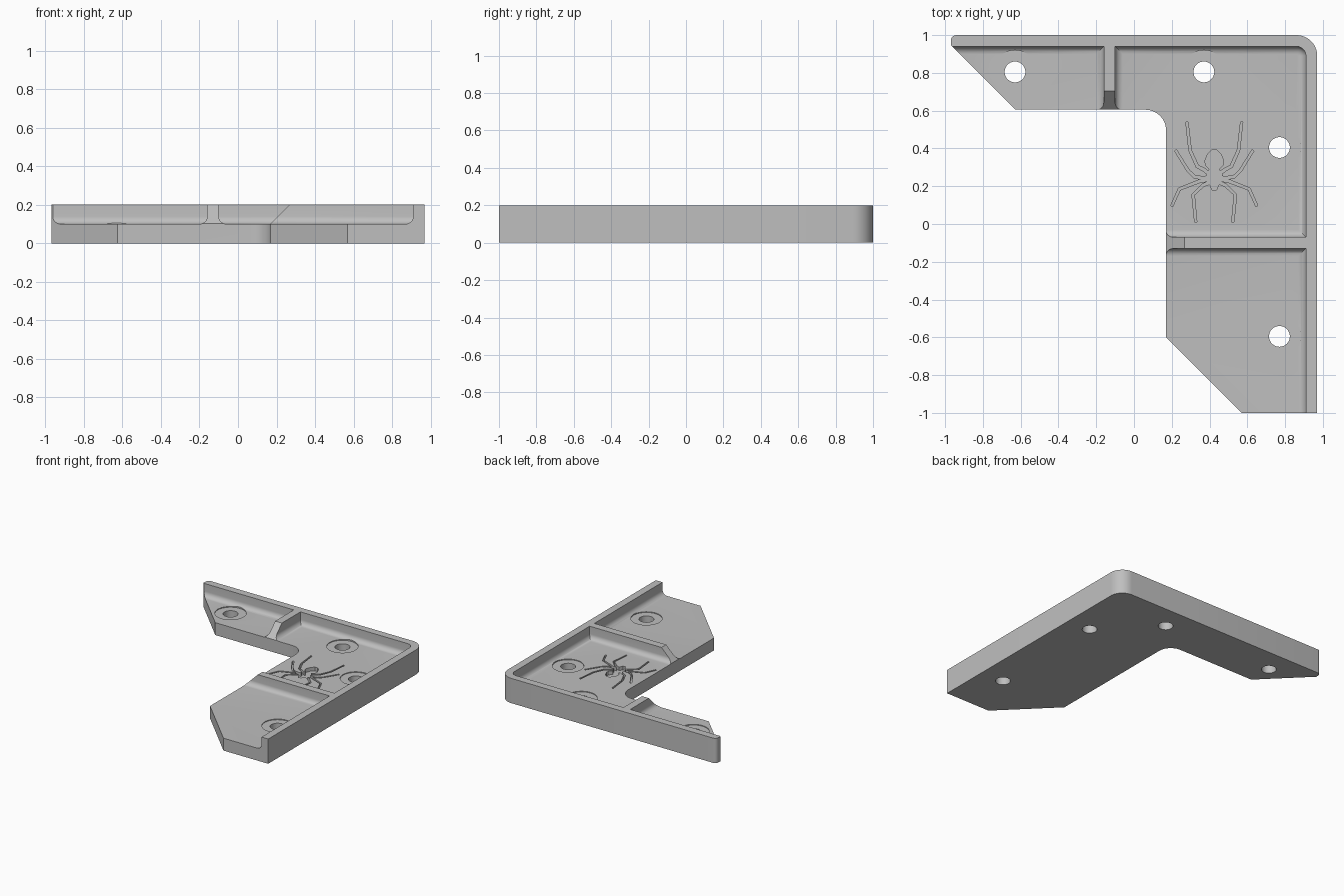
import bpy, bmesh
from math import sin, cos, pi, radians
from mathutils import Vector

cube = bpy.data.objects.get("Cube")
if cube:
    bpy.data.objects.remove(cube)

grey = bpy.data.materials.new("plain grey")
grey.use_nodes = True
COLOUR = (0.52, 0.52, 0.52, 1)
grey.diffuse_color = COLOUR
grey.node_tree.nodes["Principled BSDF"].inputs["Base Color"].default_value = COLOUR

HEIGHT, FLOOR, FILLET = 0.2, 0.1, 0.04


def arc(cx, cy, r, a0, a1, n=12):
    """Points on an arc, angles in degrees."""
    angles = [radians(a0 + (a1 - a0) * i / n) for i in range(n + 1)]
    return [(cx + r * cos(a), cy + r * sin(a)) for a in angles]


def prism(name, points, z0, z1, fillet=0):
    """Extrude a plan outline from z0 to z1, optionally rounding its bottom rim."""
    bm = bmesh.new()
    base = bm.faces.new([bm.verts.new((x, y, z0)) for x, y in points])
    extruded = bmesh.ops.extrude_face_region(bm, geom=[base], use_keep_orig=True)
    for v in extruded["geom"]:
        if isinstance(v, bmesh.types.BMVert):
            v.co.z = z1
    bmesh.ops.recalc_face_normals(bm, faces=bm.faces)
    if fillet:
        rim = [e for e in bm.edges if all(abs(v.co.z - z0) < 1e-5 for v in e.verts)]
        bmesh.ops.bevel(bm, geom=rim, offset=fillet, segments=8, profile=0.5,
                        affect='EDGES', clamp_overlap=False)
    mesh = bpy.data.meshes.new(name)
    bm.to_mesh(mesh)
    bm.free()
    mesh.materials.append(grey)
    obj = bpy.data.objects.new(name, mesh)
    bpy.context.collection.objects.link(obj)
    return obj


def cut(target, cutter):
    """Subtract the cutter from the target and discard it."""
    cutter.hide_render = True
    mod = target.modifiers.new("cut", 'BOOLEAN')
    mod.operation, mod.solver, mod.object = 'DIFFERENCE', 'EXACT', cutter
    bpy.context.view_layer.objects.active = target
    bpy.ops.object.modifier_apply(modifier=mod.name)
    bpy.data.objects.remove(cutter)


def box(x0, x1, y0, y1):
    return [(x0, y0), (x1, y0), (x1, y1), (x0, y1)]


# L-shaped body with rounded outer and inner corners
outline = [(-0.97, 0.948), (-0.627, 0.605), (0.06, 0.605)]
outline += arc(0.06, 0.495, 0.11, 90, 0)
outline += [(0.17, -0.6), (0.57, -1), (0.97, -1)]
outline += arc(0.86, 0.89, 0.11, 0, 90)
outline += arc(-0.94, 0.97, 0.03, 90, 180, 6)
bracket = prism("corner_bracket", outline, 0, HEIGHT)

# Three recesses, leaving the outer walls and two ribs
middle = [(-0.1, -0.07), (0.91, -0.07)] + arc(0.86, 0.89, 0.05, 0, 90) + [(-0.1, 0.94)]
for plan in (box(-1.3, -0.16, 0.3, 0.94), middle, box(-0.3, 0.91, -1.3, -0.13)):
    cut(bracket, prism("recess_cutter", plan, FLOOR, 0.3, FILLET))


# Sloping free ends of the ribs
def slope_cutter(centre, along_y):
    edge = 0.605 if along_y else 0.17
    side = [(edge - 0.1, 0.002), (edge + 0.2, 0.302), (edge - 0.1, 0.302)]
    wedge = prism("slope_cutter", side, centre - 0.075, centre + 0.075)
    for v in wedge.data.vertices:
        a, z, c = v.co
        v.co = Vector((c, a, z)) if along_y else Vector((a, c, z))
    bm = bmesh.new()
    bm.from_mesh(wedge.data)
    bmesh.ops.recalc_face_normals(bm, faces=bm.faces)
    bm.to_mesh(wedge.data)
    bm.free()
    return wedge


cut(bracket, slope_cutter(-0.13, True))
cut(bracket, slope_cutter(-0.1, False))

# Screw holes with shallow washer seats
for x, y in ((-0.63, 0.805), (0.37, 0.805), (0.77, 0.405), (0.77, -0.595)):
    cut(bracket, prism("seat_cutter", arc(x, y, 0.115, 0, 354, 59), FLOOR - 0.006, 0.15))
    cut(bracket, prism("hole_cutter", arc(x, y, 0.055, 0, 352.5, 47), -0.1, 0.15))

# Engraved spider: half outlines mirrored about its middle line
MID, DEPTH = 0.425, 0.03
half_body = [(0.012, 0.393), (0.035, 0.37), (0.05, 0.335), (0.045, 0.31), (0.025, 0.29),
             (0.042, 0.265), (0.04, 0.225), (0.022, 0.205), (0.012, 0.18)]
body = [(MID + x, y) for x, y in half_body] + [(MID - x, y) for x, y in reversed(half_body)]
cut(bracket, prism("spider_cutter", body, FLOOR - DEPTH, 0.15))

legs = [
    [(0.02, 0.262), (0.06, 0.29), (0.09, 0.305), (0.128, 0.39), (0.145, 0.54)],
    [(0.02, 0.247), (0.06, 0.243), (0.105, 0.25), (0.14, 0.285), (0.205, 0.39)],
    [(0.02, 0.235), (0.07, 0.23), (0.185, 0.185), (0.225, 0.095)],
    [(0.02, 0.222), (0.06, 0.205), (0.112, 0.155), (0.098, 0.01)],
]


def strip(path, wide, thin):
    """Tapered ribbon outline that follows a path."""
    pts = [Vector(p) for p in path]
    left, right = [], []
    for i, p in enumerate(pts):
        d = (pts[min(i + 1, len(pts) - 1)] - pts[max(i - 1, 0)]).normalized()
        w = wide + (thin - wide) * i / (len(pts) - 1)
        side = Vector((-d.y, d.x)) * w / 2
        left.append(p + side)
        right.append(p - side)
    return [tuple(p) for p in left + right[::-1]]


for leg in legs:
    for s in (1, -1):
        path = [(MID + s * x, y) for x, y in leg]
        cut(bracket, prism("leg_cutter", strip(path, 0.018, 0.012), FLOOR - DEPTH, 0.15))

# Smooth fillets and holes, crisp edges elsewhere
bpy.ops.object.select_all(action='DESELECT')
bracket.select_set(True)
bpy.context.view_layer.objects.active = bracket
bpy.ops.object.shade_smooth_by_angle(angle=radians(30))
